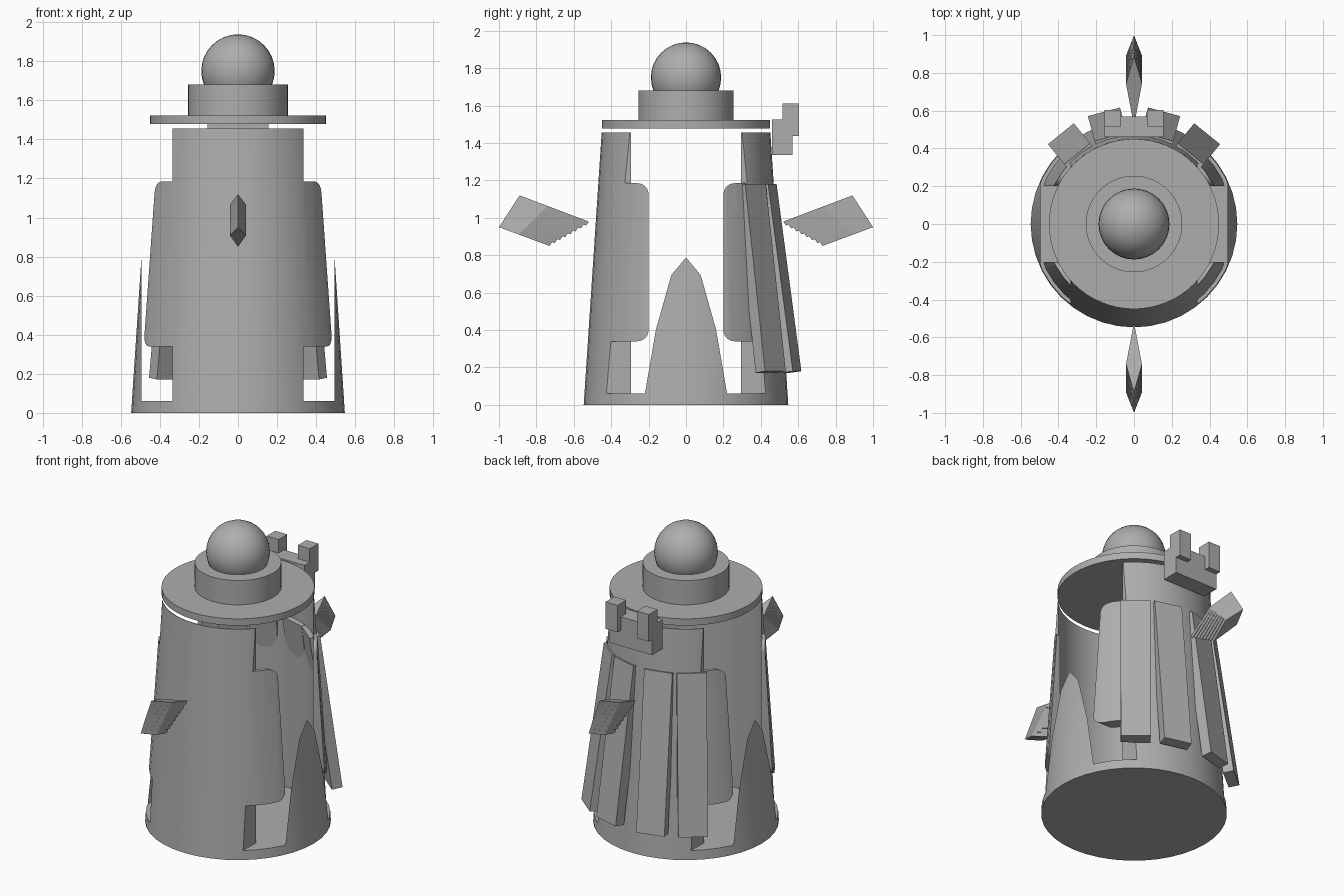
import bpy, bmesh
from math import sin, cos, pi, radians
from mathutils import Vector, Matrix

cube = bpy.data.objects.get("Cube")
if cube:
    bpy.data.objects.remove(cube, do_unlink=True)

grey = bpy.data.materials.new("plain grey")
grey.use_nodes = True
COLOUR = (0.42, 0.42, 0.42, 1)
grey.diffuse_color = COLOUR
grey.node_tree.nodes["Principled BSDF"].inputs["Base Color"].default_value = COLOUR


def finish(name, bm, smooth=False):
    bmesh.ops.recalc_face_normals(bm, faces=bm.faces[:])
    mesh = bpy.data.meshes.new(name)
    bm.to_mesh(mesh)
    bm.free()
    mesh.materials.append(grey)
    obj = bpy.data.objects.new(name, mesh)
    bpy.context.collection.objects.link(obj)
    if smooth:
        smooth_edges(obj)
    return obj


def select_only(obj):
    bpy.ops.object.select_all(action='DESELECT')
    obj.select_set(True)
    bpy.context.view_layer.objects.active = obj


def smooth_edges(obj):
    select_only(obj)
    bpy.ops.object.shade_smooth_by_angle(angle=radians(30))


def cone(name, r1, r2, z1, z2, segments=64, smooth=True):
    bm = bmesh.new()
    bmesh.ops.create_cone(bm, cap_ends=True, segments=segments, radius1=r1, radius2=r2,
                          depth=z2 - z1, matrix=Matrix.Translation((0, 0, (z1 + z2) / 2)))
    return finish(name, bm, smooth)


def add_prism(bm, ring, direction):
    face = bm.faces.new([bm.verts.new(p) for p in ring])
    out = bmesh.ops.extrude_face_region(bm, geom=[face], use_keep_orig=True)
    moved = [g for g in out["geom"] if isinstance(g, bmesh.types.BMVert)]
    bmesh.ops.translate(bm, verts=moved, vec=direction)


def add_box(bm, low, high, matrix=Matrix()):
    low, high = Vector(low), Vector(high)
    place = Matrix.Translation((low + high) / 2) @ Matrix.Diagonal((*(high - low), 1))
    bmesh.ops.create_cube(bm, size=1, matrix=matrix @ place)


def cut(obj, cutter):
    cutter.hide_render = True
    mod = obj.modifiers.new("cut", 'BOOLEAN')
    mod.operation = 'DIFFERENCE'
    mod.solver = 'EXACT'
    mod.object = cutter
    select_only(obj)
    bpy.ops.object.modifier_apply(modifier=mod.name)
    bpy.data.objects.remove(cutter, do_unlink=True)


# Tapered tower shell on a solid floor
tower = cone("tower_shell", 0.547, 0.451, 0, 1.455, 40, False)
cut(tower, cone("hollow_cutter", 0.447, 0.447, 0.06, 1.7, 40, False))


# Side openings, with rounded corners left on the wall panels
def arc(cy, cz, start, end, r=0.06, n=6):
    return [(cy + r * cos(start + (end - start) * i / n),
             cz + r * sin(start + (end - start) * i / n)) for i in range(n + 1)]


half = [(0.7, 0.06), (0.7, 0.34)] + arc(0.26, 0.40, 1.5 * pi, pi)
half += arc(0.26, 1.125, pi, pi / 2) + [(0.7, 1.185), (0.7, 1.6)]
outline = half + [(-y, z) for y, z in reversed(half)]
for side in (-1, 1):
    bm = bmesh.new()
    add_prism(bm, [(side * 0.335, y, z) for y, z in outline], (side * 0.16, 0, 0))
    cut(tower, finish("opening_cutter", bm))
smooth_edges(tower)

# Gallery disc, lantern drum and dome ball
cone("gallery_disc", 0.45, 0.45, 1.478, 1.522)
cone("lantern_drum", 0.255, 0.255, 1.522, 1.68)
bm = bmesh.new()
bmesh.ops.create_uvsphere(bm, u_segments=32, v_segments=16, radius=0.188,
                          matrix=Matrix.Translation((0, 0, 1.75)))
finish("dome_ball", bm, True)

# Layered diamond wings at the front and back
LAYERS = 8
step = Vector((0, 0.11, -0.17)) / LAYERS
inner_step = Vector((0, 0.196, -0.109)) / (LAYERS - 1)
for name, side in (("front_wing", -1), ("back_wing", 1)):
    bm = bmesh.new()
    for i in range(LAYERS):
        inner = Vector((0, 0.52, 0.98)) + inner_step * i
        outer = Vector((0, 0.89, 1.12)) + step * i
        middle = inner.lerp(outer, 0.6)
        wide = Vector((0.042, 0, 0))
        add_prism(bm, [inner, middle + wide, outer, middle - wide], step)
    bmesh.ops.scale(bm, vec=(1, side, 1), verts=bm.verts[:])
    finish(name, bm)

# Leaning planks around the back
for n, angle in enumerate((-39, -15, 15, 39)):
    lean = Matrix.Rotation(radians(7.8), 4, 'X')
    place = Matrix.Rotation(radians(angle), 4, 'Z') @ Matrix.Translation((0, 0.615, 0.18)) @ lean
    bm = bmesh.new()
    add_box(bm, (-0.088, -0.065, 0), (0.088, 0, 1.01), place)
    finish(f"back_plank_{n + 1}", bm)

# Battlement at the top of the back
bm = bmesh.new()
add_box(bm, (-0.155, 0.46, 1.335), (0.155, 0.57, 1.525))
finish("battlement_block", bm)
for name, side in (("left_merlon", 1), ("right_merlon", -1)):
    bm = bmesh.new()
    add_box(bm, (side * 0.112 - 0.043, 0.515, 1.437), (side * 0.112 + 0.043, 0.604, 1.612))
    finish(name, bm)
